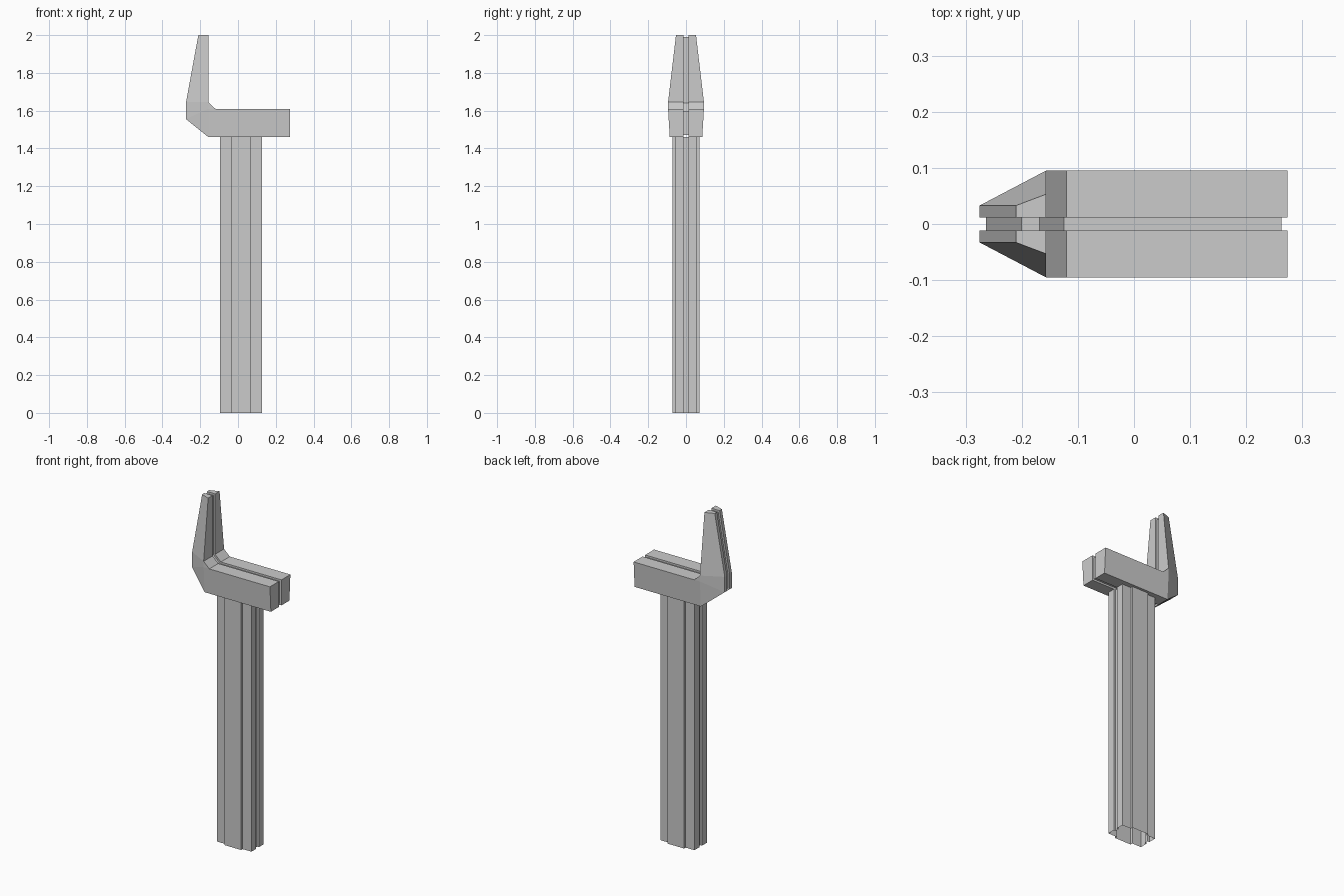
import bpy
from mathutils import Vector

if "Cube" in bpy.data.objects:
    bpy.data.objects.remove(bpy.data.objects["Cube"])

GROOVE = 0.012   # half width of the centre groove
DEPTH = 0.011    # groove depth


def make_object(name, verts, faces, fix_normals=False):
    import bmesh
    mesh = bpy.data.meshes.new(name)
    mesh.from_pydata(verts, [], faces)
    if fix_normals:
        bm = bmesh.new()
        bm.from_mesh(mesh)
        bmesh.ops.recalc_face_normals(bm, faces=bm.faces)
        bm.to_mesh(mesh)
        bm.free()
    obj = bpy.data.objects.new(name, mesh)
    bpy.context.collection.objects.link(obj)
    return obj


def inset(points, d):
    """Offset a counter-clockwise outline inwards by d."""
    out = []
    for i, p in enumerate(points):
        a = (p - points[i - 1]).normalized()
        b = (points[(i + 1) % len(points)] - p).normalized()
        na, nb = Vector((-a.y, a.x)), Vector((-b.y, b.x))
        out.append(p + (na + nb) * (d / (1 + na.dot(nb))))
    return out


# Head: side profile (x, z) with the half width at each corner
head = [(0.274, 1.46, 0.086), (0.274, 1.61, 0.095), (-0.12, 1.61, 0.095),
        (-0.157, 1.645, 0.095), (-0.157, 2.0, 0.053), (-0.21, 2.0, 0.033),
        (-0.275, 1.645, 0.033), (-0.275, 1.555, 0.033), (-0.157, 1.46, 0.086)]
outline = [Vector((x, z)) for x, z, w in head]
core = inset(outline, DEPTH)
widths = [w for x, z, w in head]
n = len(head)

# Rings run across y: side, groove lip, groove floor, and back out again
rings = [(outline, [-w for w in widths]), (outline, [-GROOVE] * n),
         (core, [-GROOVE] * n), (core, [GROOVE] * n),
         (outline, [GROOVE] * n), (outline, widths)]
verts = [(p.x, y, p.y) for pts, ys in rings for p, y in zip(pts, ys)]
faces = [(r * n + i, r * n + (i + 1) % n, (r + 1) * n + (i + 1) % n, (r + 1) * n + i)
         for r in range(len(rings) - 1) for i in range(n)]

# Flat facets of both sides, meeting at one extra inner corner
for base, sign in ((0, -1), (5 * n, 1)):
    q = len(verts)
    verts.append((-0.157, sign * 0.095, 1.61))
    for f in ((0, 1, 2, None, 8), (2, 3, None), (3, 4, 5, 6),
              (None, 3, 6, 7), (None, 7, 8)):
        faces.append([q if k is None else base + k for k in f])
make_object("head", verts, faces, fix_normals=True)

# Handle: hollow sleeve with raised side panels and grooved front and back edges
half = [(0.127 - DEPTH, GROOVE), (0.127, GROOVE), (0.127, 0.057), (0.07, 0.057),
        (0.07, 0.071), (-0.037, 0.071), (-0.037, 0.057), (-0.095, 0.057),
        (-0.095, GROOVE), (-0.095 + DEPTH, GROOVE)]
section = half + [(x, -y) for x, y in reversed(half)]
m = len(section)
verts = [(x, y, z) for z in (0, 1.46) for x, y in section]
faces = [(i, (i + 1) % m, m + (i + 1) % m, m + i) for i in range(m)]
make_object("handle", verts, faces)
